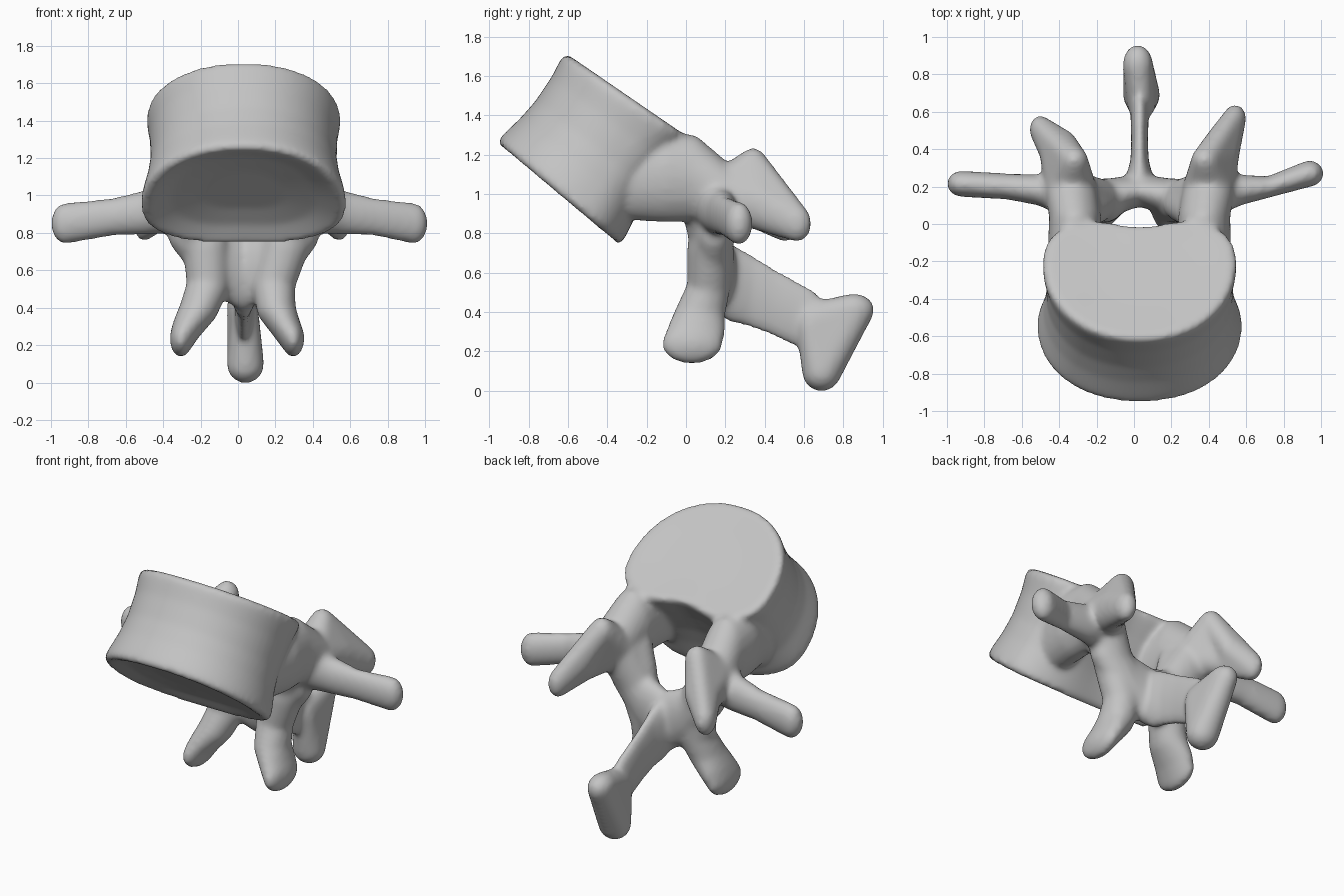
import bpy
import bmesh
import math
from mathutils import Vector

old = bpy.data.objects.get("Cube")
if old:
    bpy.data.objects.remove(old)

MID = 0.03  # plane of symmetry
shell = bmesh.new()

# Unit ball points shared by every hull
ball = bmesh.new()
bmesh.ops.create_icosphere(ball, subdivisions=3, radius=1)
UNIT = [v.co.copy() for v in ball.verts]
ball.free()


def add_part(part):
    """Append a closed part to the shell."""
    bmesh.ops.recalc_face_normals(part, faces=part.faces[:])
    temp = bpy.data.meshes.new("temp")
    part.to_mesh(temp)
    part.free()
    shell.from_mesh(temp)
    bpy.data.meshes.remove(temp)


def hull(*blobs):
    """Convex skin around ellipsoids given as x, y, z, rx, ry, rz."""
    part = bmesh.new()
    for x, y, z, rx, ry, rz in blobs:
        for p in UNIT:
            part.verts.new((x + p.x * rx, y + p.y * ry, z + p.z * rz))
    result = bmesh.ops.convex_hull(part, input=part.verts[:])
    loose = {g for key in ("geom_interior", "geom_unused") for g in result[key]
             if isinstance(g, bmesh.types.BMVert)}
    bmesh.ops.delete(part, geom=list(loose), context="VERTS")
    add_part(part)


def limb(*blobs):
    """Chain of hulls from blob to blob."""
    for a, b in zip(blobs, blobs[1:]):
        hull(a, b)


# Tilted kidney-shaped body, lofted from lower plate to upper plate
def body():
    front = Vector((0, -0.965, 1.26)), Vector((0, -0.615, 1.72))
    rear = Vector((0, -0.32, 0.72)), Vector((0, 0.07, 1.25))
    sections = [(0.085, 0.4), (0.06, 0.7), (0.015, 0.88), (0.0, 0.95), (0.04, 1.0),
                (0.12, 0.99), (0.3, 0.95), (0.5, 0.93), (0.75, 0.95), (0.92, 0.99),
                (0.98, 0.99), (1.0, 0.94), (0.985, 0.5)]
    count = 64
    part = bmesh.new()
    rings = []
    for t, size in sections:
        f, r = front[0].lerp(front[1], t), rear[0].lerp(rear[1], t)
        width = 0.55 - 0.03 * t
        notch = 0.03 + 0.08 * t
        ring = []
        for i in range(count):
            a = math.tau * i / count
            c, s = math.cos(a), math.sin(a)
            x = width * math.copysign(abs(c) ** 0.92, c)
            if s < 0:
                depth = 0.6 * s
            else:
                depth = 0.4 * s ** 0.7 - notch * s * math.exp(-(x / 0.22) ** 2)
            co = f.lerp(r, 0.5 + (0.1 + depth) * size)
            co.x = MID + x * size
            ring.append(part.verts.new(co))
        rings.append(ring)
    for lower, upper in zip(rings, rings[1:]):
        for i in range(count):
            j = (i + 1) % count
            part.faces.new((lower[i], lower[j], upper[j], upper[i]))
    part.faces.new(rings[0])
    part.faces.new(rings[-1])
    add_part(part)


body()

for side in (-1, 1):
    def at(x, *rest):
        return (MID + side * x, *rest)

    def pick(left, right):
        return left if side > 0 else right

    # Pedicle joining the body to the arch
    limb(at(0.32, -0.34, 1.07, 0.13, 0.1, 0.2),
         at(0.345, -0.1, 1.09, 0.145, 0.09, 0.235),
         at(0.345, 0.04, 1.08, 0.14, 0.08, 0.22),
         at(0.37, 0.19, 1.0, 0.14, 0.1, 0.16))

    # Canal side wall, sloping inward below the pedicle
    hull(at(0.32, 0.05, 1.02, 0.11, 0.09, 0.14),
         at(0.32, 0.15, 0.95, 0.11, 0.1, 0.14),
         at(0.24, 0.105, 0.82, 0.115, 0.1, 0.13))

    # Upper joint blade
    ridge = at(0.35, 0.34, 1.15, 0.075, 0.075, 0.085)
    outer = at(0.45, 0.38, 0.94, 0.085, 0.08, 0.13)
    hull(ridge, outer, at(0.37, 0.2, 1.0, 0.14, 0.09, 0.14))
    hull(ridge, outer,
         at(pick(0.42, 0.4), pick(0.46, 0.44), 0.97, 0.06, 0.06, 0.09),
         at(pick(0.51, 0.53), pick(0.565, 0.505), 0.85, 0.06, 0.075, 0.095))

    # Sideways process
    limb(at(0.38, 0.15, 0.95, 0.13, 0.11, 0.15),
         at(0.51, 0.18, 0.91, 0.1, 0.085, 0.12),
         at(0.7, 0.2, 0.885, 0.07, pick(0.055, 0.07), 0.1),
         at(pick(0.91, 0.955), pick(0.27, 0.215), 0.85, 0.075, 0.07, 0.11))

    # Pillar and flaring lower joint process
    limb(at(0.34, 0.17, 0.95, 0.13, 0.11, 0.15),
         at(pick(0.22, 0.2), 0.12, 0.72, 0.125, 0.115, 0.14),
         at(pick(0.16, 0.19), 0.115, 0.52, 0.115, 0.11, 0.1),
         at(pick(0.175, 0.24), 0.07, 0.39, 0.105, 0.13, 0.09),
         at(pick(0.225, 0.3), 0.05, 0.3, 0.08, 0.15, 0.09),
         at(pick(0.265, 0.335), 0.03, 0.235, 0.06, 0.155, 0.1))

    # Plate closing the arch behind the canal
    limb(at(0.3, 0.14, 0.82, 0.11, 0.1, 0.15),
         at(0.16, 0.145, 0.655, 0.09, 0.1, 0.18),
         at(0, 0.18, 0.58, 0.07, 0.085, 0.2))

# Rear spine: thin plate with a thick drooping end
limb((MID, 0.22, 0.55, 0.08, 0.07, 0.2),
     (MID, 0.32, 0.51, 0.05, 0.08, 0.185),
     (MID, 0.44, 0.45, 0.045, 0.08, 0.17),
     (MID, 0.62, 0.36, 0.05, 0.09, 0.16))
hull((0.02, 0.855, 0.41, 0.08, 0.105, 0.085),
     (0.04, 0.69, 0.095, 0.1, 0.1, 0.1),
     (0.04, 0.64, 0.32, 0.075, 0.08, 0.13))

# Fuse everything into one smooth bone
mesh = bpy.data.meshes.new("vertebra")
shell.to_mesh(mesh)
shell.free()
bone = bpy.data.objects.new("vertebra", mesh)
bpy.context.collection.objects.link(bone)

remesh = bone.modifiers.new("fuse", "REMESH")
remesh.mode = "VOXEL"
remesh.voxel_size = 0.016
remesh.use_smooth_shade = True
soften = bone.modifiers.new("soften", "SMOOTH")
soften.factor = 0.5
soften.iterations = 12

# Plain grey bone material
grey = bpy.data.materials.new("bone_grey")
grey.use_nodes = True
colour = (0.55, 0.55, 0.55, 1)
grey.diffuse_color = colour
grey.node_tree.nodes["Principled BSDF"].inputs["Base Color"].default_value = colour
mesh.materials.append(grey)
